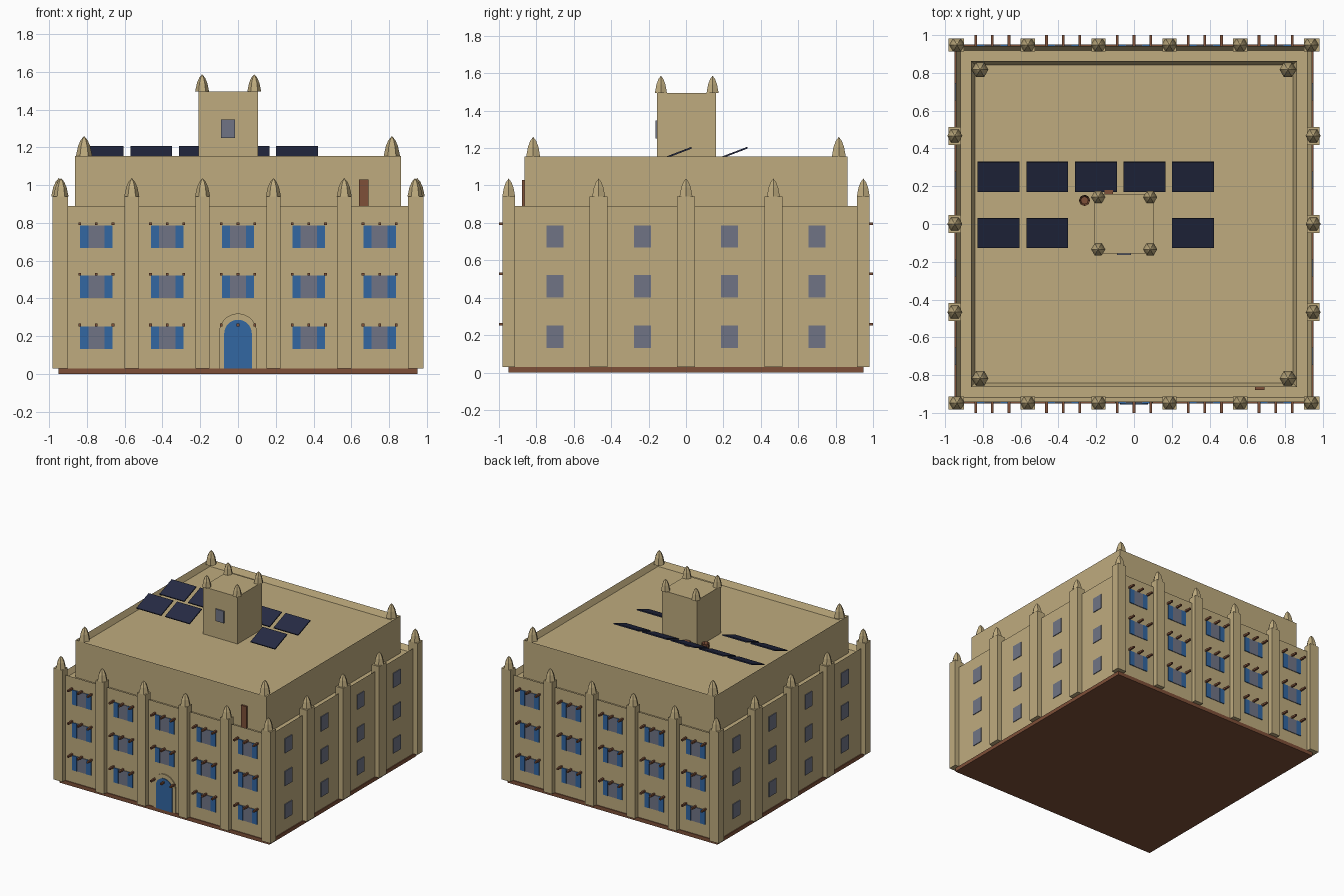
import bpy, bmesh, math
from mathutils import Matrix, Vector

if "Cube" in bpy.data.objects:
    bpy.data.objects.remove(bpy.data.objects["Cube"])


def material(name, rgb):
    m = bpy.data.materials.new(name)
    m.diffuse_color = (*rgb, 1)
    m.use_nodes = True
    m.node_tree.nodes["Principled BSDF"].inputs["Base Color"].default_value = m.diffuse_color
    return m


STONE = material("sandstone", (0.52, 0.41, 0.21))
BROWN = material("brown wood", (0.21, 0.08, 0.04))
BLUE = material("blue paint", (0.032, 0.135, 0.36))
GLASS = material("grey glass", (0.16, 0.175, 0.235))
NAVY = material("navy panel", (0.019, 0.024, 0.058))


def finish(name, bm, mat):
    bmesh.ops.recalc_face_normals(bm, faces=bm.faces)
    me = bpy.data.meshes.new(name)
    bm.to_mesh(me)
    bm.free()
    me.materials.append(mat)
    ob = bpy.data.objects.new(name, me)
    bpy.context.collection.objects.link(ob)
    return ob


def add_box(bm, x0, x1, y0, y1, z0, z1):
    m = Matrix.Translation(((x0 + x1) / 2, (y0 + y1) / 2, (z0 + z1) / 2))
    m = m @ Matrix.Diagonal((x1 - x0, y1 - y0, z1 - z0, 1))
    bmesh.ops.create_cube(bm, size=1, matrix=m)


def box(name, mat, *lims):
    bm = bmesh.new()
    add_box(bm, *lims)
    return finish(name, bm, mat)


def tray(name, mat, half, z0, z1, rim, floor):
    """Square block whose top is sunk inside a parapet."""
    bm = bmesh.new()
    add_box(bm, -half, half, -half, half, z0, z1)
    bm.normal_update()
    top = max(bm.faces, key=lambda f: f.calc_center_median().z)
    bmesh.ops.inset_region(bm, faces=[top], thickness=rim)
    bmesh.ops.translate(bm, verts=top.verts, vec=(0, 0, floor - z1))
    return finish(name, bm, mat)


def add_spire(bm, x, y, z, r, h):
    """Six-sided pinnacle, bulging below the point."""
    rings = []
    for k, t in ((1, 0), (0.74, 0.5), (0.42, 0.8)):
        rings.append([bm.verts.new((x + r * k * math.cos(i * math.pi / 3),
                                    y + r * k * math.sin(i * math.pi / 3), z + h * t))
                      for i in range(6)])
    tip = bm.verts.new((x, y, z + h))
    bm.faces.new(rings[0][::-1])
    for i in range(6):
        j = (i + 1) % 6
        for a, b in zip(rings, rings[1:]):
            bm.faces.new((a[i], a[j], b[j], b[i]))
        bm.faces.new((rings[-1][i], rings[-1][j], tip))


def arch(name, mat, r, zc, y0, y1, n=16):
    """Round-topped plate standing on the plinth."""
    bm = bmesh.new()
    pts = [(-r, 0.03), (r, 0.03)]
    pts += [(r * math.cos(math.pi * i / n), zc + r * math.sin(math.pi * i / n)) for i in range(n + 1)]
    f = bm.faces.new([bm.verts.new((x, y0, z)) for x, z in pts])
    out = bmesh.ops.extrude_face_region(bm, geom=[f])["geom"]
    bmesh.ops.translate(bm, verts=[v for v in out if isinstance(v, bmesh.types.BMVert)], vec=(0, y1 - y0, 0))
    return finish(name, bm, mat)


# Main masses
box("plinth", BROWN, -0.95, 0.95, -0.95, 0.95, 0, 0.03)
tray("main_block", STONE, 0.943, 0.03, 0.89, 0.035, 0.85)
tray("upper_block", STONE, 0.863, 0.85, 1.155, 0.03, 1.11)
box("tower", STONE, -0.21, 0.105, -0.155, 0.16, 1.105, 1.495)

# Pilasters and their pinnacles
bm, sp = bmesh.new(), bmesh.new()
for s in (-1, 1):
    for x in (-0.9375, -0.5625, -0.1875, 0.1875, 0.5625, 0.9375):
        y = s * 0.948
        add_box(bm, x - 0.0375, x + 0.0375, y - 0.034, y + 0.034, 0.03, 0.94)
        add_spire(sp, x, y, 0.94, 0.04, 0.097)
    for y in (-0.467, 0, 0.467):
        x = s * 0.949
        add_box(bm, x - 0.034, x + 0.034, y - 0.048, y + 0.048, 0.03, 0.94)
        add_spire(sp, x, y, 0.94, 0.04, 0.097)
    # corner thickening seen on the side walls
    for t in (-1, 1):
        add_box(bm, *sorted((s * 0.92, s * 0.982)), *sorted((t * 0.914, t * 0.982)), 0.03, 0.94)
finish("pilasters", bm, STONE)
finish("pilaster_pinnacles", sp, STONE)

# Roof pinnacles
sp = bmesh.new()
for s in (-1, 1):
    for t in (-1, 1):
        add_spire(sp, s * 0.815, t * 0.817, 1.15, 0.044, 0.11)
        add_spire(sp, -0.052 + s * 0.138, 0.004 + t * 0.138, 1.495, 0.037, 0.092)
finish("roof_pinnacles", sp, STONE)

# Windows, shutters and beam ends on front and back; plain windows on the sides
glass, shut, beam = bmesh.new(), bmesh.new(), bmesh.new()
for s in (-1, 1):
    for z in (0.132, 0.401, 0.668):
        top = z + 0.119
        for x in (-0.75, -0.375, 0, 0.375, 0.75):
            for dx in (-0.088, 0, 0.088):
                add_box(beam, x + dx - 0.007, x + dx + 0.007, *sorted((s * 0.93, s)),
                        top + 0.001, top + 0.015)
            if s < 0 and x == 0 and z < 0.2:
                continue  # the entrance takes this bay
            add_box(glass, x - 0.045, x + 0.045, *sorted((s * 0.94, s * 0.948)), z, top)
            for d in (-1, 1):
                add_box(shut, *sorted((x + d * 0.043, x + d * 0.086)),
                        *sorted((s * 0.941, s * 0.95)), z, top)
        for y in (-0.7, -0.233, 0.233, 0.7):
            add_box(glass, *sorted((s * 0.94, s * 0.949)), y - 0.046, y + 0.046, z, top)
finish("window_glass", glass, GLASS)
finish("shutters", shut, BLUE)
finish("beam_ends", beam, BROWN)

# Entrance, roof door and tower window
arch("door_surround", STONE, 0.1, 0.22, -0.951, -0.94)
arch("front_door", BLUE, 0.073, 0.214, -0.957, -0.948)
box("terrace_door", BROWN, 0.64, 0.69, -0.878, -0.86, 0.85, 1.03)
box("tower_window", GLASS, -0.09, -0.015, -0.164, -0.154, 1.25, 1.348)

# Small roof fittings behind the tower
box("tower_hatch", BROWN, -0.155, -0.11, 0.158, 0.183, 1.11, 1.15)
bm = bmesh.new()
bmesh.ops.create_cone(bm, cap_ends=True, segments=8, radius1=0.03, radius2=0.03, depth=0.04,
                      matrix=Matrix.Translation((-0.262, 0.125, 1.13)))
bm.normal_update()
lid = max(bm.faces, key=lambda f: f.calc_center_median().z)
bmesh.ops.inset_region(bm, faces=[lid], thickness=0.01)
bmesh.ops.translate(bm, verts=lid.verts, vec=(0, 0, -0.03))
finish("roof_barrel", bm, BROWN)

# Tilted solar panels
bm = bmesh.new()
for y, cols in ((0.25, (0, 1, 2, 3, 4)), (-0.048, (0, 1, 4))):
    for c in cols:
        m = (Matrix.Translation((-0.717 + c * 0.2575, y, 1.172)) @ Matrix.Rotation(math.radians(21), 4, 'X')
             @ Matrix.Diagonal((0.222, 0.168, 0.009, 1)))
        bmesh.ops.create_cube(bm, size=1, matrix=m)
finish("solar_panels", bm, NAVY)
